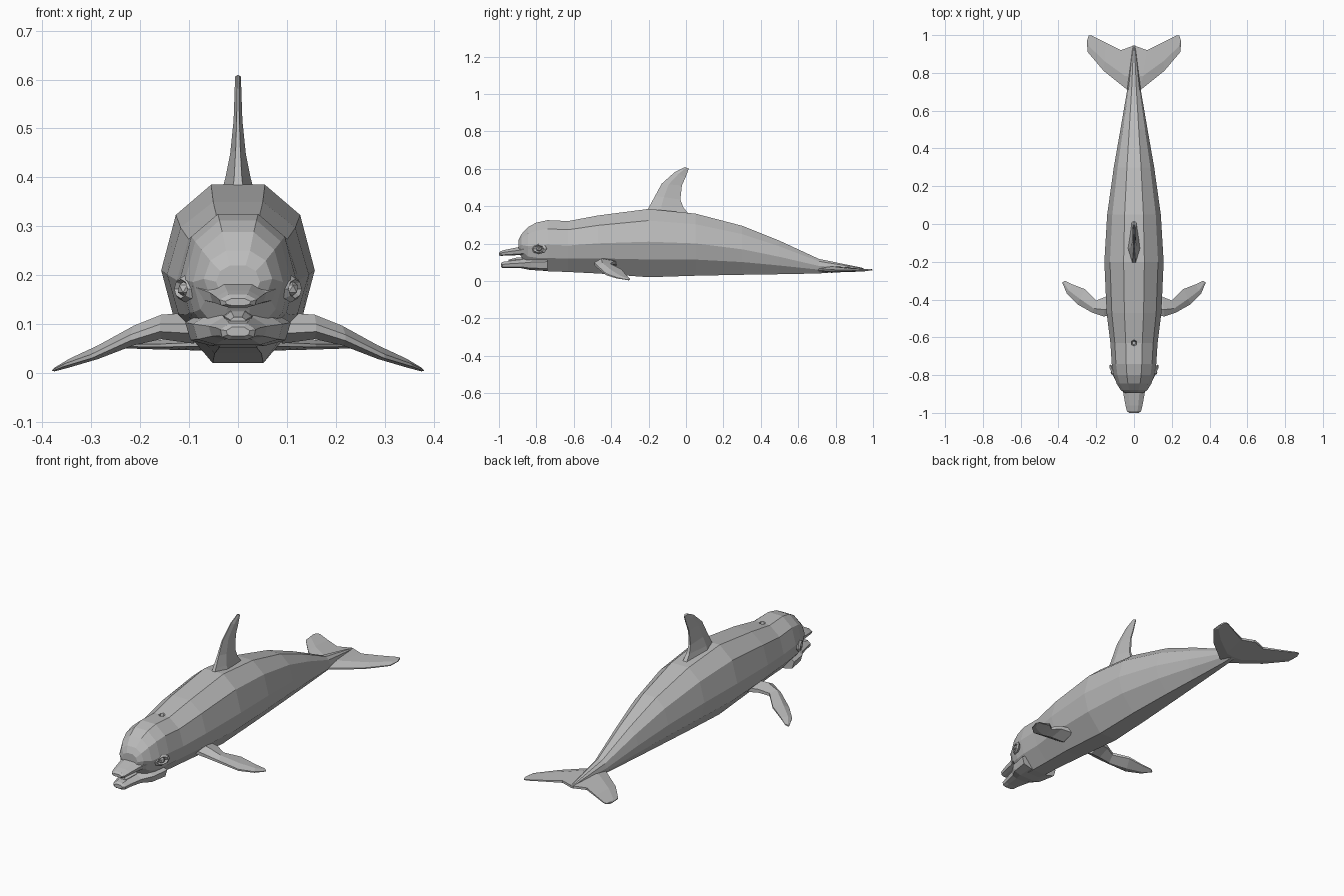
import bpy, bmesh, math
from mathutils import Vector

cube = bpy.data.objects.get("Cube")
if cube:
    bpy.data.objects.remove(cube, do_unlink=True)

# Single skin colour
skin = bpy.data.materials.new("dolphin_grey")
skin.use_nodes = True
skin.diffuse_color = (0.5, 0.5, 0.5, 1)
skin.node_tree.nodes["Principled BSDF"].inputs["Base Color"].default_value = (0.5, 0.5, 0.5, 1)


def loft(name, rings):
    """Join equal rings of points into a closed, flat-shaded skin."""
    bm = bmesh.new()
    loops = [[bm.verts.new(p) for p in ring] for ring in rings]
    n = len(loops[0])
    for a, b in zip(loops, loops[1:]):
        for i in range(n):
            j = (i + 1) % n
            bm.faces.new((a[i], a[j], b[j], b[i]))
    bm.faces.new(loops[0])
    bm.faces.new(loops[-1])
    bmesh.ops.recalc_face_normals(bm, faces=bm.faces)
    mesh = bpy.data.meshes.new(name)
    bm.to_mesh(mesh)
    bm.free()
    mesh.materials.append(skin)
    obj = bpy.data.objects.new(name, mesh)
    bpy.context.collection.objects.link(obj)
    return obj


def hull(name, stations, half):
    """Stations are (y, half width, bottom, top); half is the right-hand section."""
    section = half + [(-u, v) for u, v in reversed(half)]
    return loft(name, [[(u * w, y, lo + v * (hi - lo)) for u, v in section]
                       for y, w, lo, hi in stations])


def blade(name, sections, axis, side=1):
    """Sections are (leading point, trailing point, half thickness)."""
    axis = Vector(axis)
    rings = []
    for lead, trail, t in sections:
        a, b = Vector(lead), Vector(trail)
        mid = a.lerp(b, 0.35)
        ring = [a + axis * t * 0.3, mid + axis * t, b + axis * t * 0.35,
                b - axis * t * 0.35, mid - axis * t, a - axis * t * 0.3]
        rings.append([(p.x * side, p.y, p.z) for p in ring])
    return loft(name, rings)


# Body and forehead
body = hull("body", [
    (-0.895, 0.045, 0.150, 0.220), (-0.880, 0.070, 0.130, 0.250),
    (-0.845, 0.092, 0.075, 0.288), (-0.800, 0.108, 0.058, 0.312),
    (-0.740, 0.118, 0.052, 0.325), (-0.630, 0.125, 0.048, 0.320),
    (-0.470, 0.145, 0.040, 0.350), (-0.200, 0.157, 0.020, 0.385),
    (0.050, 0.142, 0.028, 0.360), (0.300, 0.107, 0.033, 0.295),
    (0.500, 0.072, 0.036, 0.215), (0.710, 0.036, 0.040, 0.118),
    (0.945, 0.008, 0.058, 0.070)],
    [(0.35, 1), (0.81, 0.83), (1, 0.52), (0.84, 0.26), (0.33, 0)])

# Blowhole cut into the top of the head
bpy.ops.mesh.primitive_cone_add(vertices=6, radius1=0.01, radius2=0.02, depth=0.04,
                                location=(0, -0.63, 0.315))
cutter = bpy.context.object
cutter.name = "blowhole_cutter"
cutter.hide_render = True
cutter.data.materials.append(skin)
cut = body.modifiers.new("blowhole", "BOOLEAN")
cut.operation = "DIFFERENCE"
cut.object = cutter
bpy.ops.object.select_all(action="DESELECT")
bpy.context.view_layer.objects.active = body
body.select_set(True)
bpy.ops.object.modifier_apply(modifier=cut.name)
bpy.data.objects.remove(cutter, do_unlink=True)

# Beak, open lower jaw and tongue
beak_section = [(0.5, 1), (1, 0.6), (0.9, 0.15), (0.5, 0)]
hull("upper_beak", [
    (-0.76, 0.110, 0.150, 0.205), (-0.84, 0.092, 0.142, 0.200),
    (-0.89, 0.058, 0.138, 0.182), (-0.96, 0.045, 0.136, 0.168),
    (-0.99, 0.038, 0.134, 0.160), (-1.00, 0.026, 0.138, 0.152)], beak_section)
hull("lower_jaw", [
    (-0.74, 0.108, 0.055, 0.135), (-0.83, 0.092, 0.058, 0.128),
    (-0.88, 0.060, 0.068, 0.114), (-0.95, 0.042, 0.070, 0.106),
    (-0.98, 0.036, 0.068, 0.102), (-0.99, 0.024, 0.075, 0.094)], beak_section)
hull("tongue", [
    (-0.80, 0.035, 0.100, 0.130), (-0.90, 0.028, 0.100, 0.126),
    (-0.95, 0.016, 0.100, 0.114)], beak_section)

# Dorsal fin, swept back
blade("dorsal_fin", [
    ((0, -0.21, 0.37), (0, 0.025, 0.345), 0.036),
    ((0, -0.195, 0.400), (0, -0.015, 0.395), 0.026),
    ((0, -0.165, 0.455), (0, -0.030, 0.435), 0.016),
    ((0, -0.130, 0.520), (0, -0.022, 0.510), 0.009),
    ((0, -0.060, 0.582), (0, -0.002, 0.555), 0.007),
    ((0, -0.005, 0.609), (0, 0.015, 0.600), 0.006)], (1, 0, 0))

for label, side in (("left", 1), ("right", -1)):
    # Flipper
    blade(label + "_flipper", [
        ((0.09, -0.475, 0.090), (0.09, -0.370, 0.095), 0.032),
        ((0.16, -0.490, 0.092), (0.15, -0.385, 0.098), 0.025),
        ((0.22, -0.470, 0.072), (0.20, -0.405, 0.085), 0.020),
        ((0.30, -0.425, 0.034), (0.26, -0.345, 0.058), 0.014),
        ((0.355, -0.370, 0.016), (0.325, -0.320, 0.028), 0.009),
        ((0.38, -0.310, 0.005), (0.365, -0.300, 0.011), 0.004)], (0, 0, 1), side)
    # Tail fluke
    blade(label + "_fluke", [
        ((0, 0.690, 0.060), (0, 0.945, 0.064), 0.018),
        ((0.035, 0.710, 0.060), (0.07, 0.920, 0.063), 0.016),
        ((0.16, 0.810, 0.056), (0.15, 0.960, 0.061), 0.010),
        ((0.245, 0.910, 0.056), (0.225, 0.998, 0.060), 0.007),
        ((0.25, 0.965, 0.058), (0.240, 0.998, 0.060), 0.005)], (0, 0, 1), side)
    # Eyeball and eyelid ring
    place = (side * 0.108, -0.785, 0.172)
    turn = (0, math.radians(90), math.radians(-25 * side))
    bpy.ops.mesh.primitive_ico_sphere_add(subdivisions=1, radius=0.017, location=place)
    eye = bpy.context.object
    eye.name = label + "_eye"
    bpy.ops.mesh.primitive_torus_add(major_segments=8, minor_segments=4, major_radius=0.023,
                                     minor_radius=0.010, location=place, rotation=turn)
    lid = bpy.context.object
    lid.name = label + "_eyelid"
    lid.scale = (0.85, 1.4, 1)
    for part in (eye, lid):
        part.data.materials.append(skin)
